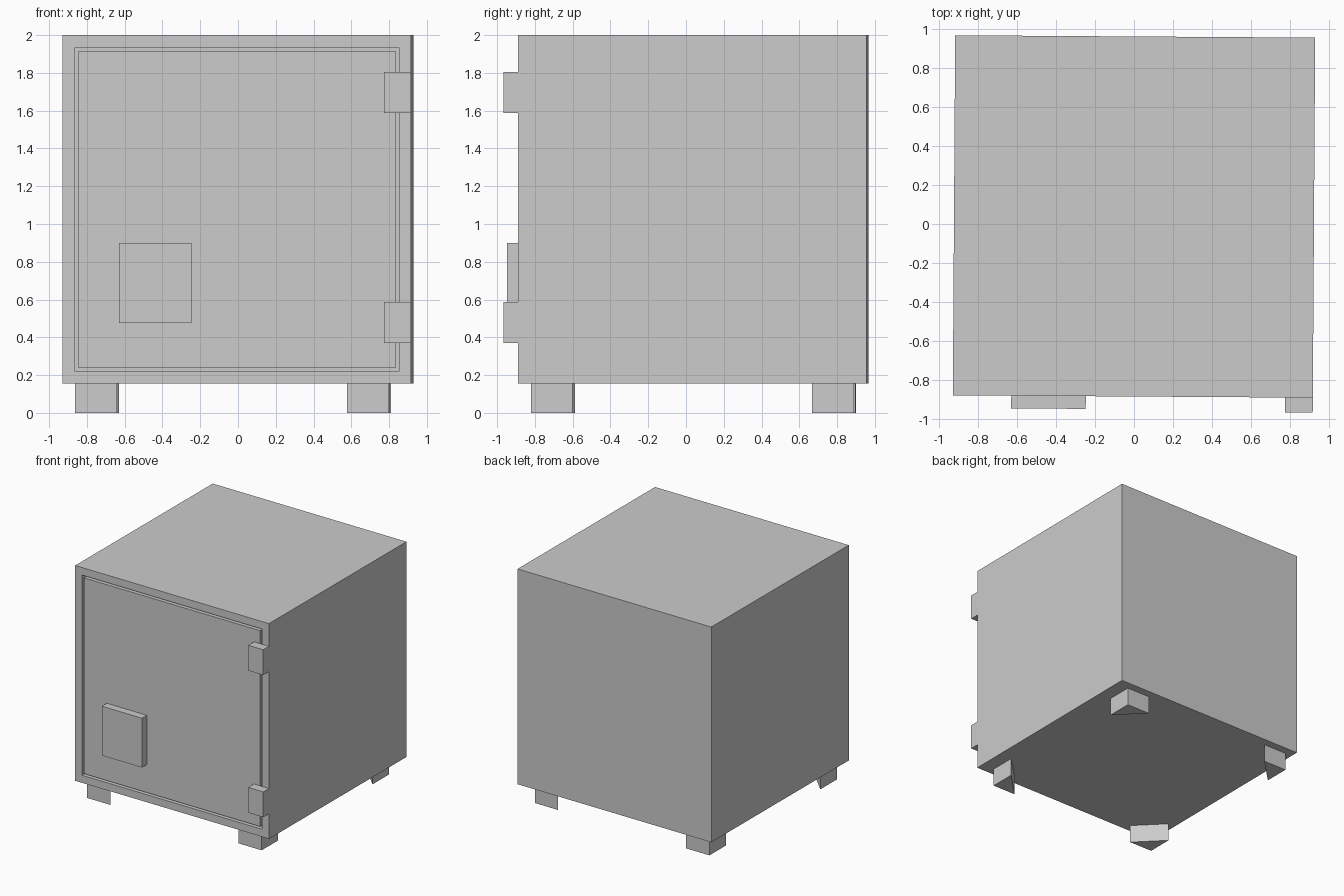
import bpy, bmesh
from mathutils import Matrix, Vector

if "Cube" in bpy.data.objects:
    bpy.data.objects.remove(bpy.data.objects["Cube"])

SIDE, BASE = 1.845, 0.155        # cube body size and its height off the floor
H = SIDE / 2
ORIGIN, TURN = (0, 0.0385, 0), -0.0065   # the whole model is turned very slightly


def finish(name, bm):
    bmesh.ops.recalc_face_normals(bm, faces=bm.faces)
    mesh = bpy.data.meshes.new(name)
    bm.to_mesh(mesh)
    bm.free()
    obj = bpy.data.objects.new(name, mesh)
    obj.location = ORIGIN
    obj.rotation_euler.z = TURN
    bpy.context.collection.objects.link(obj)
    return obj


def box_mesh(lo, hi):
    lo, hi = Vector(lo), Vector(hi)
    bm = bmesh.new()
    bmesh.ops.create_cube(bm, size=1, matrix=Matrix.Translation((lo + hi) / 2)
                          @ Matrix.Diagonal((*(hi - lo), 1)))
    return bm


# Body with a narrow groove outlining the door
bm = box_mesh((-H, -H, BASE), (H, H, BASE + SIDE))
door = min(bm.faces, key=lambda f: f.calc_center_median().y)
for thickness, depth in ((0.0915, 0), (0, -0.05), (0.026, 0), (0, 0.05)):
    bmesh.ops.inset_individual(bm, faces=[door], thickness=thickness, depth=depth)
finish("safe_body", bm)

# Hinges, flush with the right side
for name, z in (("lower_hinge", 0.37), ("upper_hinge", 1.588)):
    finish(name, box_mesh((0.78, -H - 0.077, z), (H, -H, z + 0.217)))

# Lock plate on the door
finish("lock_plate", box_mesh((-0.623, -H - 0.065, 0.477), (-0.241, -H, 0.90)))

# Triangular corner feet, right angle facing outwards
LEG, CX, RX, RY = 0.222, -0.026, 0.831, 0.855
for sx, side in ((-1, "left"), (1, "right")):
    for sy, end in ((-1, "front"), (1, "back")):
        x, y = CX + sx * RX, sy * RY
        bm = bmesh.new()
        tri = bm.faces.new([bm.verts.new(p) for p in (
            (x, y, 0), (x - sx * LEG, y, 0), (x, y - sy * LEG, 0))])
        top = bmesh.ops.extrude_face_region(bm, geom=[tri], use_keep_orig=True)["geom"]
        bmesh.ops.translate(bm, vec=(0, 0, BASE),
                            verts=[g for g in top if isinstance(g, bmesh.types.BMVert)])
        finish(f"{end}_{side}_foot", bm)
